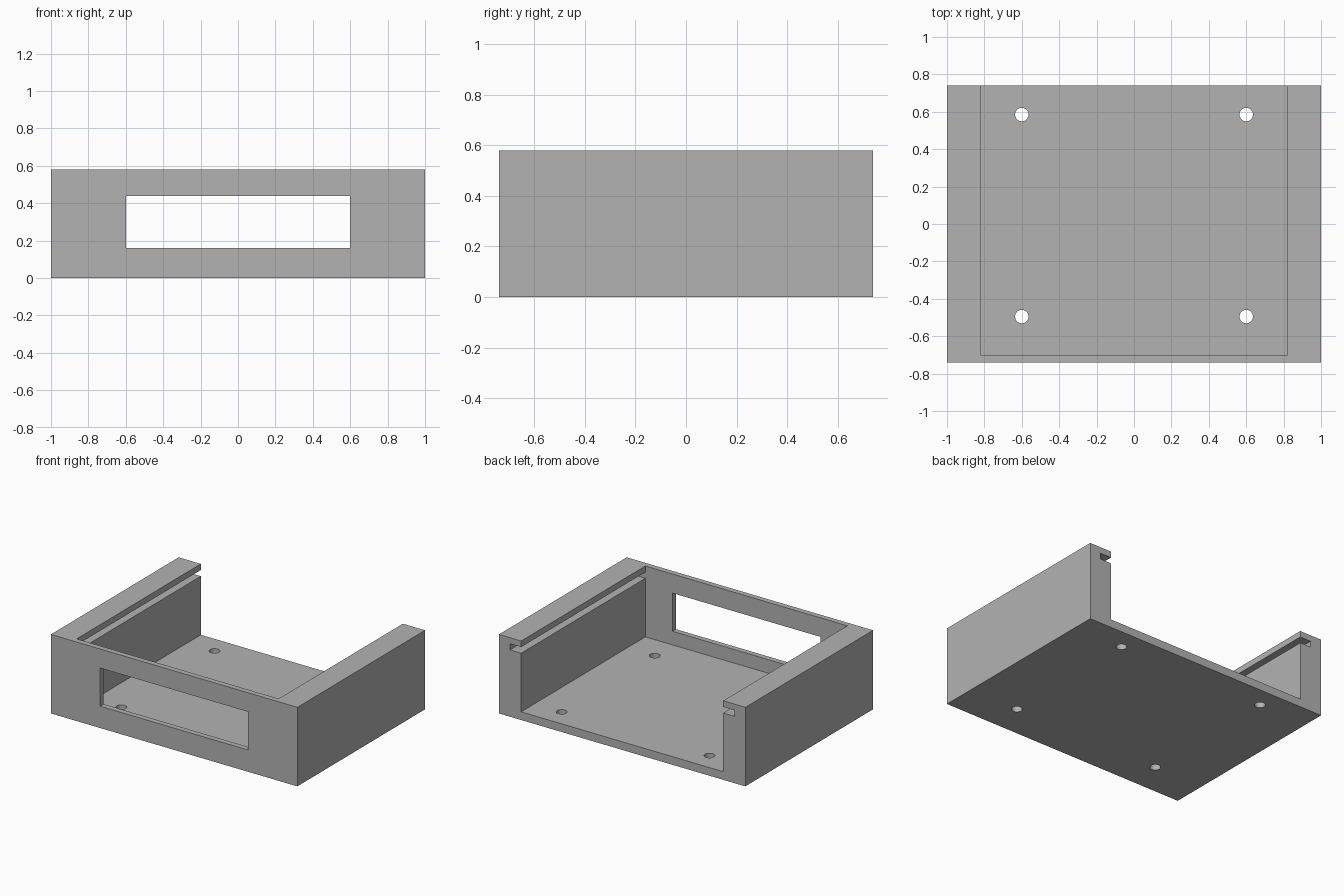
import bpy
import bmesh
from mathutils import Vector

cube = bpy.data.objects.get("Cube")
if cube:
    bpy.data.objects.remove(cube, do_unlink=True)

# Main dimensions
W, D, H = 1.0, 0.74, 0.58            # half width, half depth, height
INNER, SLOT = 0.82, 0.91             # half widths of the cavity and lid slot
FLOOR, LEDGE, LIP = 0.06, 0.49, 0.535
FRONT_WALL = 0.04
HOLE_RADIUS = 0.036

grey = bpy.data.materials.new("plain grey")
grey.use_nodes = True
colour = (0.45, 0.45, 0.45, 1)
grey.diffuse_color = colour
grey.node_tree.nodes["Principled BSDF"].inputs["Base Color"].default_value = colour


def add_object(name, bm):
    bmesh.ops.recalc_face_normals(bm, faces=bm.faces)
    mesh = bpy.data.meshes.new(name)
    bm.to_mesh(mesh)
    bm.free()
    mesh.materials.append(grey)
    obj = bpy.data.objects.new(name, mesh)
    bpy.context.scene.collection.objects.link(obj)
    return obj


def prism(name, half_profile, y0, y1):
    """Extrude an x-z profile, mirrored in x, from y0 to y1."""
    points = half_profile + [(-x, z) for x, z in reversed(half_profile)]
    bm = bmesh.new()
    face = bm.faces.new([bm.verts.new((x, y0, z)) for x, z in points])
    grown = bmesh.ops.extrude_face_region(bm, geom=[face])["geom"]
    verts = [g for g in grown if isinstance(g, bmesh.types.BMVert)]
    bmesh.ops.translate(bm, verts=verts, vec=Vector((0, y1 - y0, 0)))
    return add_object(name, bm)


# Solid block for the enclosure
body = prism("enclosure_body", [(W, 0), (W, H)], -D, D)

# Cavity open at top and back, with a lid slot in each side wall
cavity = [(INNER, FLOOR), (INNER, LEDGE), (SLOT, LEDGE),
          (SLOT, LIP), (INNER, LIP), (INNER, H + 0.2)]
cutters = [prism("cavity_cutter", cavity, FRONT_WALL - D, D + 0.2)]

# Front window
cutters.append(prism("window_cutter", [(0.6, 0.16), (0.6, 0.44)], -D - 0.1, -D + 0.1))

# Four mounting holes through the floor
for x in (-0.6, 0.6):
    for y in (-0.495, 0.585):
        bm = bmesh.new()
        bmesh.ops.create_cone(bm, cap_ends=True, segments=32, radius1=HOLE_RADIUS,
                              radius2=HOLE_RADIUS, depth=0.2)
        bmesh.ops.translate(bm, verts=bm.verts, vec=Vector((x, y, FLOOR / 2)))
        cutters.append(add_object("hole_cutter", bm))

# Cut everything, bake the result and discard the cutters
for cutter in cutters:
    cutter.hide_render = True
    mod = body.modifiers.new(cutter.name, "BOOLEAN")
    mod.operation = "DIFFERENCE"
    mod.solver = "EXACT"
    mod.object = cutter
graph = bpy.context.evaluated_depsgraph_get()
result = bpy.data.meshes.new_from_object(body.evaluated_get(graph))
body.modifiers.clear()
body.data = result
for cutter in cutters:
    bpy.data.objects.remove(cutter, do_unlink=True)

# Smooth only the hole walls
bpy.context.view_layer.objects.active = body
body.select_set(True)
bpy.ops.object.shade_smooth_by_angle()
